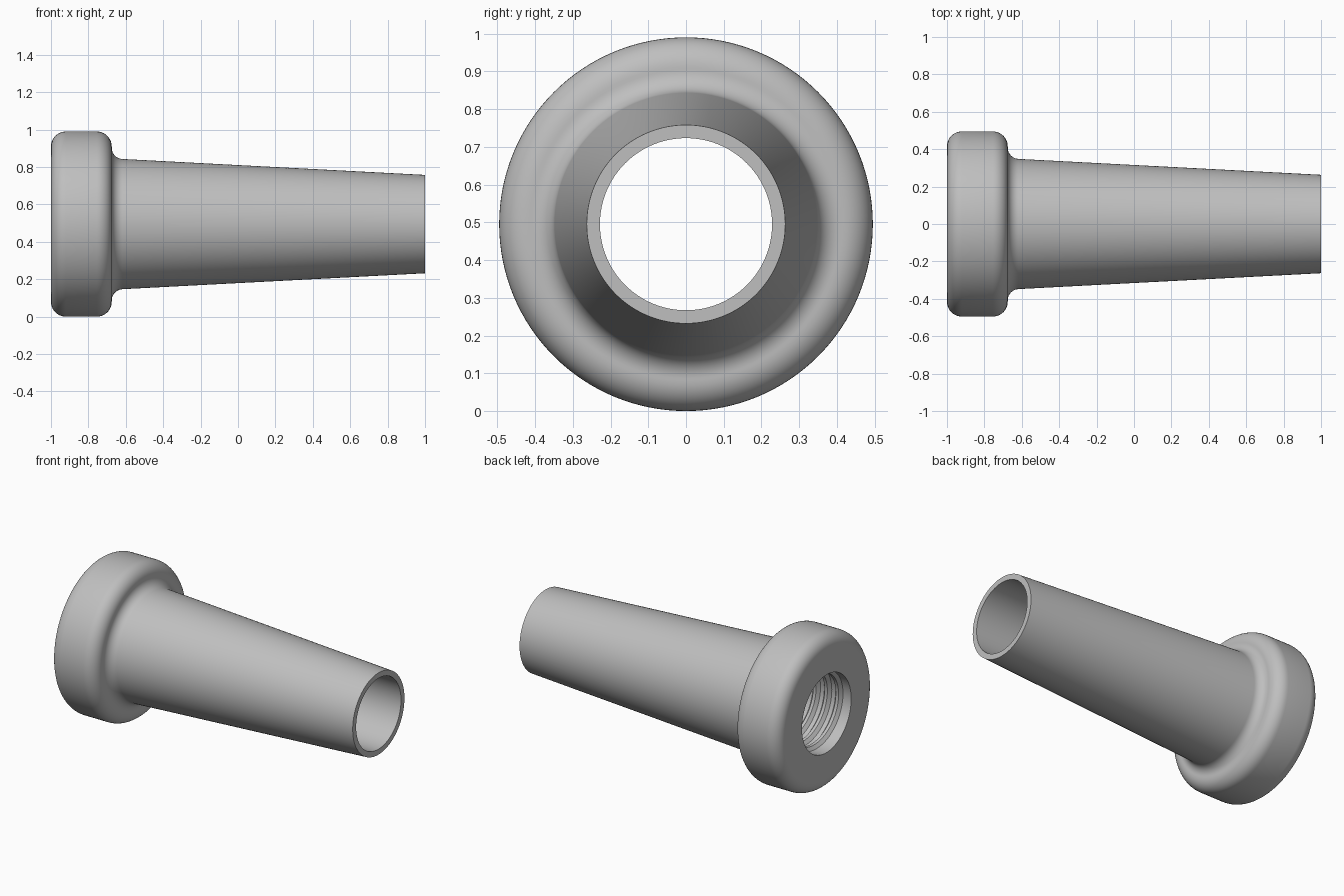
import bpy, bmesh, math
from mathutils import Matrix, Vector

cube = bpy.data.objects.get("Cube")
if cube:
    bpy.data.objects.remove(cube, do_unlink=True)

R = 0.495          # flange radius, also the axis height
SEGMENTS = 128

metal = bpy.data.materials.new("light grey metal")
metal.use_nodes = True
metal.diffuse_color = (0.52, 0.52, 0.52, 1)
metal.node_tree.nodes["Principled BSDF"].inputs["Base Color"].default_value = metal.diffuse_color


def arc(cx, cr, radius, start, end, steps=10):
    """Rounded corner in the (x, radius) profile plane."""
    angles = [math.radians(start + (end - start) * i / steps) for i in range(steps + 1)]
    return [(cx + radius * math.cos(a), cr + radius * math.sin(a)) for a in angles]


def finish(bm, name):
    bmesh.ops.recalc_face_normals(bm, faces=bm.faces)
    mesh = bpy.data.meshes.new(name)
    bm.to_mesh(mesh)
    bm.free()
    mesh.materials.append(metal)
    obj = bpy.data.objects.new(name, mesh)
    obj.location.z = R
    bpy.context.collection.objects.link(obj)
    bpy.ops.object.select_all(action='DESELECT')
    obj.select_set(True)
    bpy.context.view_layer.objects.active = obj
    bpy.ops.object.shade_smooth_by_angle(angle=math.radians(30))
    return obj


def skin(bm, sections, closed):
    """Join consecutive closed cross-sections with quads."""
    rings = [[bm.verts.new(p) for p in s] for s in sections]
    n = len(rings[0])
    pairs = list(zip(rings, rings[1:])) + ([(rings[-1], rings[0])] if closed else [])
    for a, b in pairs:
        for i in range(n):
            j = (i + 1) % n
            bm.faces.new((a[i], a[j], b[j], b[i]))
    if not closed:
        bm.faces.new(rings[0])
        bm.faces.new(rings[-1])


def around(x, r, angle):
    return Vector((x, r * math.cos(angle), r * math.sin(angle)))


# Flanged tapered tube: rounded flange, fillet, taper, tip and stepped bore
profile = [(-1, 0.25)]
profile += arc(-0.92, R - 0.08, 0.08, 180, 90)
profile += arc(-0.755, R - 0.08, 0.08, 90, 0)
profile += arc(-0.615, 0.408, 0.06, 180, 267)
profile += [(1, 0.263), (1, 0.228), (-0.6, 0.228), (-0.6, 0.25)]
bm = bmesh.new()
skin(bm, [[around(x, r, math.tau * k / SEGMENTS) for x, r in profile]
          for k in range(SEGMENTS)], closed=True)
finish(bm, "flanged_tube")

# Internal screw thread: trapezoid ridge swept along a helix
pitch, turns = 0.08, 4
ridge = [(-0.028, 0.252), (-0.01, 0.229), (0.01, 0.229), (0.028, 0.252)]
steps = turns * 96
bm = bmesh.new()
skin(bm, [[around(-0.955 + pitch * turns * k / steps + x, r, math.tau * turns * k / steps)
           for x, r in ridge] for k in range(steps + 1)], closed=False)
finish(bm, "inner_thread")
